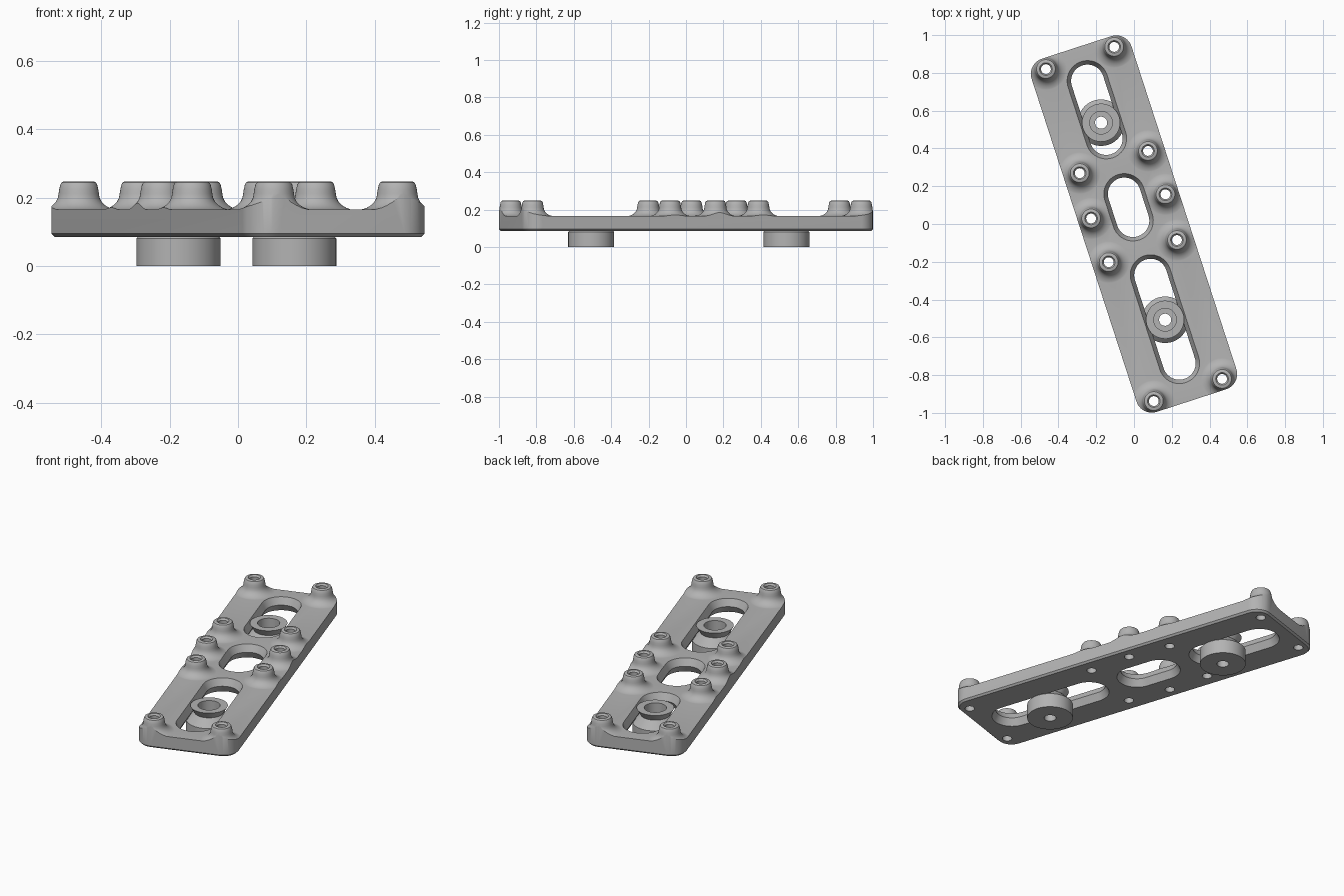
import bpy, bmesh
from math import sin, cos, pi, radians

if "Cube" in bpy.data.objects:
    bpy.data.objects.remove(bpy.data.objects["Cube"])

grey = bpy.data.materials.new("plain grey")
grey.use_nodes = True
grey.diffuse_color = (0.45, 0.45, 0.45, 1)
grey.node_tree.nodes["Principled BSDF"].inputs["Base Color"].default_value = (0.45, 0.45, 0.45, 1)

BOTTOM, TOP, BOSS_TOP = 0.085, 0.165, 0.248
HALF_W, HALF_L = 0.278, 0.983
TILT = radians(18)


def rounded(hx, hy, r, n=12):
    """Rounded rectangle outline, which becomes a slot or circle when r fills it."""
    pts = []
    for k, (sx, sy) in enumerate([(1, 1), (-1, 1), (-1, -1), (1, -1)]):
        for i in range(n + 1):
            a = (k + i / n) * pi / 2
            pts.append((sx * (hx - r) + r * cos(a), sy * (hy - r) + r * sin(a)))
    return pts


def circle(r, n=40):
    return [(r * cos(2 * pi * i / n), r * sin(2 * pi * i / n)) for i in range(n)]


def loft(name, loops, places=((0, 0),), closed=False):
    """Skin stacked (outline, z) loops; closed joins last to first, else caps."""
    bm = bmesh.new()
    for px, py in places:
        rings = [[bm.verts.new((px + x, py + y, z)) for x, y in pts] for pts, z in loops]
        pairs = list(zip(rings, rings[1:]))
        if closed:
            pairs.append((rings[-1], rings[0]))
        else:
            bm.faces.new(rings[0][::-1])
            bm.faces.new(rings[-1])
        for a, b in pairs:
            for i in range(len(a)):
                j = (i + 1) % len(a)
                bm.faces.new((a[i], a[j], b[j], b[i]))
    bmesh.ops.remove_doubles(bm, verts=bm.verts, dist=1e-5)
    bmesh.ops.recalc_face_normals(bm, faces=bm.faces)
    mesh = bpy.data.meshes.new(name)
    bm.to_mesh(mesh)
    bm.free()
    mesh.materials.append(grey)
    obj = bpy.data.objects.new(name, mesh)
    bpy.context.collection.objects.link(obj)
    return obj


def select(obj):
    bpy.ops.object.select_all(action='DESELECT')
    obj.select_set(True)
    bpy.context.view_layer.objects.active = obj


def combine(obj, tool, operation):
    select(obj)
    mod = obj.modifiers.new("combine", 'BOOLEAN')
    mod.operation, mod.solver, mod.object = operation, 'EXACT', tool
    bpy.ops.object.modifier_apply(modifier=mod.name)
    bpy.data.objects.remove(tool)


def finish(obj):
    obj.rotation_euler.z = TILT
    select(obj)
    bpy.ops.object.shade_smooth_by_angle(angle=radians(30))


# Screw boss positions: four rows at the sides plus a wider middle row
boss_places = [(s * x, y) for s in (-1, 1)
               for x, y in ((0.19, 0.924), (0.19, 0.345), (0.207, 0.098),
                            (0.19, -0.151), (0.19, -0.924))]

# Base slab, oversized and trimmed to the rounded outline below
slab = loft("base_plate", [(rounded(0.4, 1.2, 0.05), 0), (rounded(0.4, 1.2, 0.05), TOP)])

# Bosses with a flared foot and a rounded tip
flare = [(0.12 - 0.061 * sin(t * pi / 12), TOP - 0.001 + 0.048 * (1 - cos(t * pi / 12)))
         for t in range(7)]
tip = [(0.057, 0.225), (0.054, 0.238), (0.050, 0.245), (0.044, BOSS_TOP)]
bosses = loft("bosses", [(circle(r, 40), z) for r, z in [(0.12, 0.12)] + flare + tip], boss_places)
combine(slab, bosses, 'UNION')

# Outer outline with a small bottom chamfer
outline = loft("outline", [(rounded(HALF_W - 0.01, HALF_L - 0.01, 0.075), BOTTOM),
                           (rounded(HALF_W, HALF_L, 0.085), BOTTOM + 0.01),
                           (rounded(HALF_W, HALF_L, 0.085), 0.4)])
combine(slab, outline, 'INTERSECT')

# Three long slots whose walls pinch in at mid height
for middle, half_span in ((0.636, 0.16), (0.093, 0.074), (-0.53, 0.245)):
    levels = [(0.108, 0.04), (0.108, BOTTOM), (0.087, 0.125), (0.108, TOP), (0.108, 0.3)]
    slot = loft("slot", [(rounded(r, half_span + r, r), z) for r, z in levels], [(0, middle)])
    combine(slab, slot, 'DIFFERENCE')

# Screw holes with a slight countersink
holes = loft("holes", [(circle(r, 24), z) for r, z in
                       ((0.026, 0), (0.026, 0.238), (0.036, 0.251), (0.036, 0.3))], boss_places)
combine(slab, holes, 'DIFFERENCE')
finish(slab)

# Sliding bushings: waisted to ride in the slots, with a counterbored hole
profile = [(0.032, 0), (0.123, 0), (0.123, 0.081), (0.079, 0.125), (0.101, TOP - 0.002),
           (0.06, TOP - 0.002), (0.06, 0.08), (0.032, 0.08)]
for name, y in (("back_bushing", 0.564), ("front_bushing", -0.533)):
    bushing = loft(name, [(circle(r, 56), z) for r, z in profile], [(0, y)], closed=True)
    finish(bushing)
